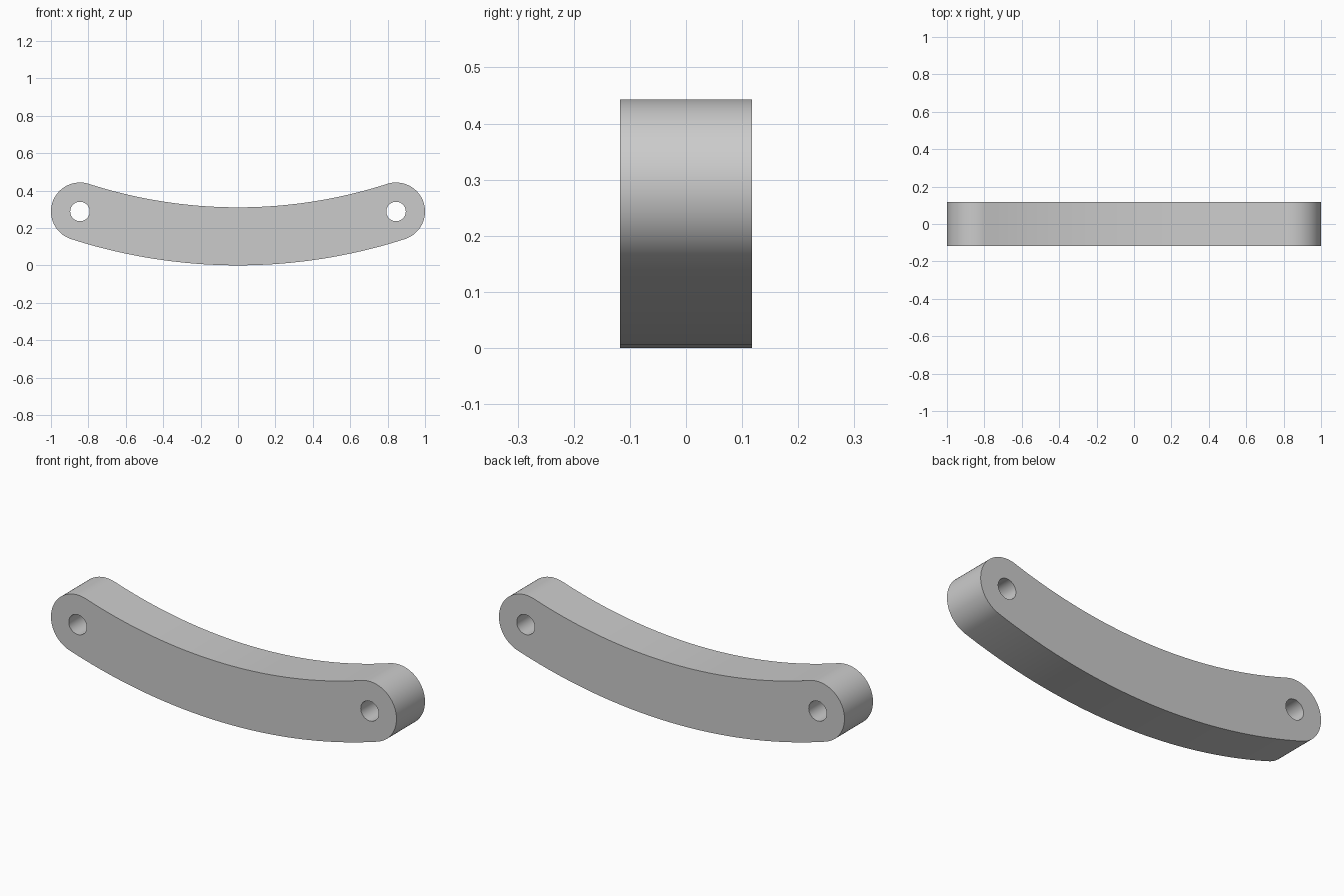
import bpy, bmesh, math

if "Cube" in bpy.data.objects:
    bpy.data.objects.remove(bpy.data.objects["Cube"])

# Main dimensions
HALF_WIDTH = 0.155     # half the bar height, and the radius of the round ends
HALF_DEPTH = 0.118
PIN_X, PIN_Z = 0.845, 0.288
HOLE_RADIUS = 0.052
RISE = PIN_Z - HALF_WIDTH
BEND = (PIN_X ** 2 + RISE ** 2) / (2 * RISE)   # centreline radius
BEND_Z = HALF_WIDTH + BEND
SWEEP = math.asin(PIN_X / BEND)


def arc(cx, cz, radius, start, end, steps):
    """Points along a circular arc, both ends included."""
    angles = [start + (end - start) * i / steps for i in range(steps + 1)]
    return [(cx + radius * math.cos(a), cz + radius * math.sin(a)) for a in angles]


def add_loop(curve, points):
    spline = curve.splines.new('POLY')
    spline.points.add(len(points) - 1)
    for p, (x, z) in zip(spline.points, points):
        p.co = (x, z, 0, 1)
    spline.use_cyclic_u = True


# Outline: lower arc, right end, upper arc, left end
down, half = -math.pi / 2, math.pi
outline = (
    arc(0, BEND_Z, BEND + HALF_WIDTH, down - SWEEP, down + SWEEP, 40)
    + arc(PIN_X, PIN_Z, HALF_WIDTH, down + SWEEP, down + SWEEP + half, 32)[1:-1]
    + arc(0, BEND_Z, BEND - HALF_WIDTH, down + SWEEP, down - SWEEP, 40)
    + arc(-PIN_X, PIN_Z, HALF_WIDTH, half / 2 - SWEEP, half / 2 - SWEEP + half, 32)[1:-1]
)

# Filled profile with two pin holes, extruded along the depth
profile = bpy.data.curves.new("curved_link_profile", 'CURVE')
profile.dimensions = '2D'
profile.fill_mode = 'BOTH'
profile.extrude = HALF_DEPTH
add_loop(profile, outline)
for side in (-1, 1):
    add_loop(profile, arc(side * PIN_X, PIN_Z, HOLE_RADIUS, 0, 2 * math.pi, 40)[:-1])

link = bpy.data.objects.new("curved_link", profile)
bpy.context.collection.objects.link(link)
link.rotation_euler.x = math.pi / 2
bpy.ops.object.select_all(action='DESELECT')
link.select_set(True)
bpy.context.view_layer.objects.active = link
bpy.ops.object.convert(target='MESH')
link = bpy.context.object
bpy.ops.object.transform_apply(location=False, rotation=True, scale=False)

# Weld the caps to the walls
bm = bmesh.new()
bm.from_mesh(link.data)
bmesh.ops.remove_doubles(bm, verts=bm.verts, dist=0.0001)
bmesh.ops.recalc_face_normals(bm, faces=bm.faces)
bm.to_mesh(link.data)
bm.free()
bpy.ops.object.shade_smooth_by_angle(angle=math.radians(30))

# Plain grey
grey = bpy.data.materials.new("light_grey")
grey.use_nodes = True
colour = (0.6, 0.6, 0.6, 1)
grey.diffuse_color = colour
grey.node_tree.nodes["Principled BSDF"].inputs["Base Color"].default_value = colour
link.data.materials.clear()
link.data.materials.append(grey)
